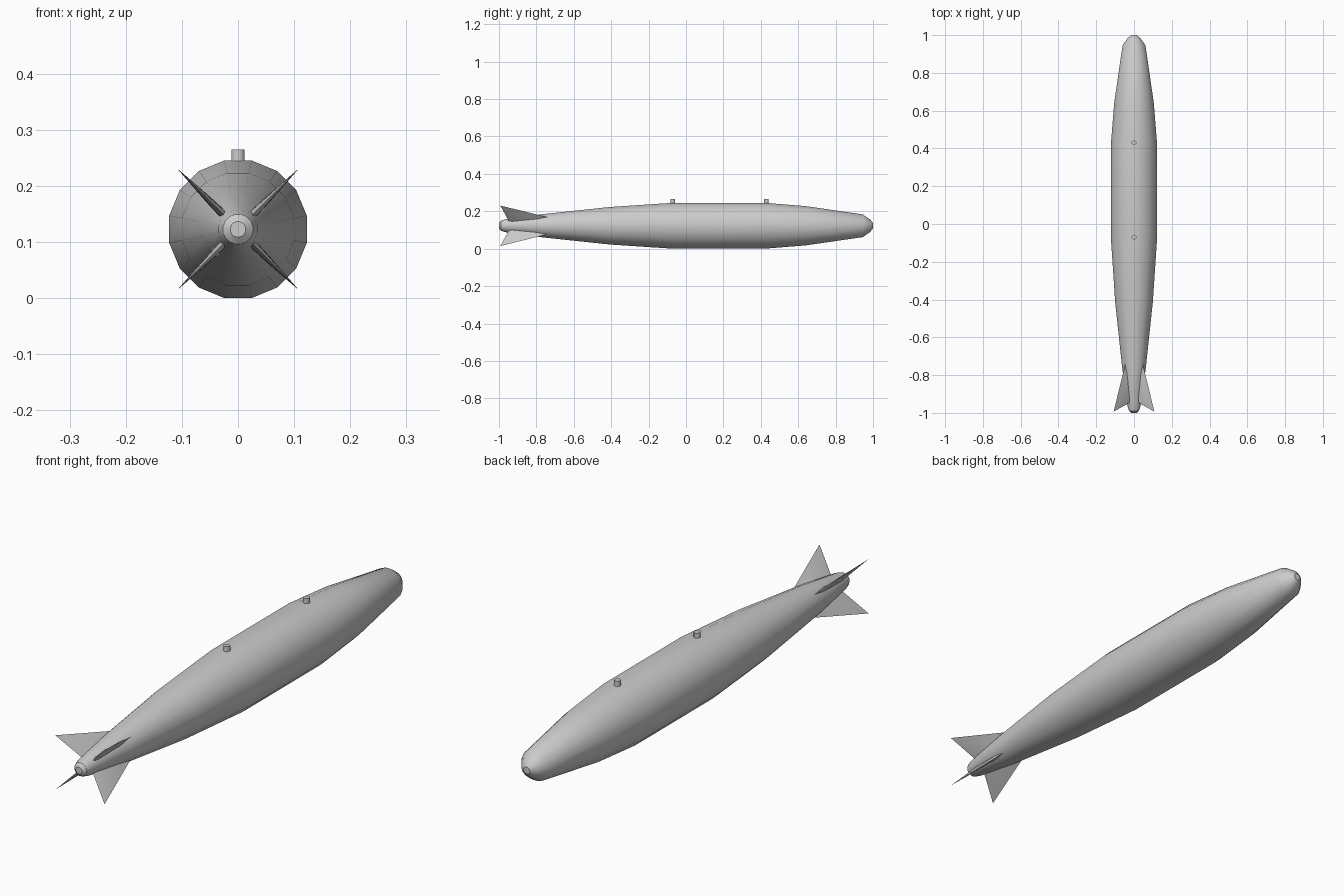
import bpy, bmesh, math
from mathutils import Matrix, Vector

if "Cube" in bpy.data.objects:
    bpy.data.objects.remove(bpy.data.objects["Cube"])

AXIS_Z = 0.1226
SIDES = 16


def finish(bm, name, angle=30):
    bmesh.ops.recalc_face_normals(bm, faces=bm.faces)
    mesh = bpy.data.meshes.new(name)
    bm.to_mesh(mesh)
    bm.free()
    ob = bpy.data.objects.new(name, mesh)
    bpy.context.collection.objects.link(ob)
    bpy.ops.object.select_all(action='DESELECT')
    ob.select_set(True)
    bpy.context.view_layer.objects.active = ob
    bpy.ops.object.shade_smooth_by_angle(angle=math.radians(angle))
    return ob


# Body: 16-sided lathe along y, given as (y, radius)
profile = [(-1.0, 0.014), (-0.99, 0.027), (-0.965, 0.035), (-0.76, 0.064),
           (-0.41, 0.102), (-0.07, 0.125), (0.42, 0.125), (0.64, 0.107),
           (0.945, 0.062), (0.985, 0.034), (1.0, 0.014)]
bm = bmesh.new()
rings = []
for y, r in profile:
    angles = [2 * math.pi * (i + 0.5) / SIDES for i in range(SIDES)]
    rings.append([bm.verts.new((r * math.cos(a), y, AXIS_Z + r * math.sin(a))) for a in angles])
for a, b in zip(rings, rings[1:]):
    for i in range(SIDES):
        j = (i + 1) % SIDES
        bm.faces.new((a[i], a[j], b[j], b[i]))
bm.faces.new(rings[0])
bm.faces.new(rings[-1])
finish(bm, "body")

# Tail fins: thin triangular outline with a thicker bevelled middle
outer = [(0.050, -0.70), (0.153, -0.993), (0.030, -0.945)]   # (radius, y)
inner = [(0.055, -0.79), (0.108, -0.945), (0.030, -0.925)]
half_thick = [0.007, 0.0035, 0.007]
for k in range(4):
    bm = bmesh.new()
    rim = [bm.verts.new((r, y, 0)) for r, y in outer]
    for s in (1, -1):
        mid = [bm.verts.new((r, y, s * t)) for (r, y), t in zip(inner, half_thick)]
        bm.faces.new(mid)
        for i in range(3):
            j = (i + 1) % 3
            bm.faces.new((rim[i], rim[j], mid[j], mid[i]))
    turn = Matrix.Rotation(math.radians(45 + 90 * k), 4, 'Y')
    bm.transform(Matrix.Translation((0, 0, AXIS_Z)) @ turn)
    finish(bm, f"tail_fin_{k + 1}")

# Suspension lugs on top
for k, y in enumerate((-0.07, 0.43)):
    bm = bmesh.new()
    bmesh.ops.create_cone(bm, cap_ends=True, segments=8, radius1=0.013, radius2=0.013,
                          depth=0.03, matrix=Matrix.Translation((0, y, 0.25))
                          @ Matrix.Rotation(math.pi / 8, 4, 'Z'))
    finish(bm, f"lug_{k + 1}", 50)
